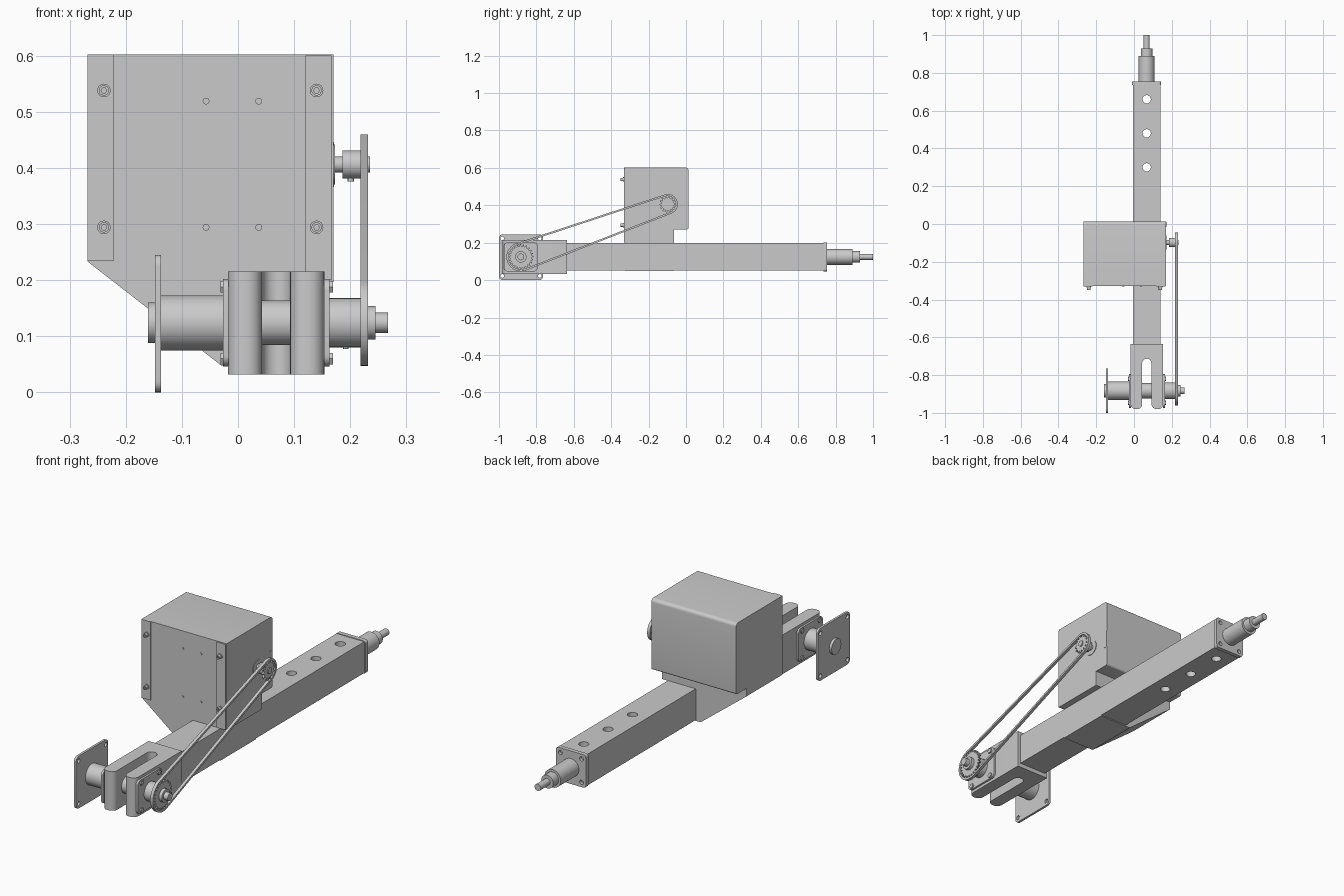
import bpy, bmesh, math
from mathutils import Vector

if "Cube" in bpy.data.objects:
    bpy.data.objects.remove(bpy.data.objects["Cube"])

steel = bpy.data.materials.new("steel_grey")
steel.use_nodes = True
GREY = (0.59, 0.59, 0.59, 1)
steel.diffuse_color = GREY
steel.node_tree.nodes["Principled BSDF"].inputs["Base Color"].default_value = GREY
parts = []

PLACE = {"x": lambda u, v, w: (w, u, v),
         "y": lambda u, v, w: (u, w, v),
         "z": lambda u, v, w: (u, v, w)}


def circle(u, v, r, n=32):
    return [(u + r * math.cos(math.tau * i / n), v + r * math.sin(math.tau * i / n))
            for i in range(n)]


def rounded(corners, steps=6):
    """Outline from (u, v, radius) corners, each rounded with an arc."""
    out = []
    for i, (u, v, r) in enumerate(corners):
        p = Vector((u, v))
        if r == 0:
            out.append((u, v))
            continue
        a = (Vector(corners[i - 1][:2]) - p).normalized()
        b = (Vector(corners[(i + 1) % len(corners)][:2]) - p).normalized()
        half = a.angle(b) / 2
        centre = p + (a + b).normalized() * (r / math.sin(half))
        start = p + a * (r / math.tan(half)) - centre
        sweep = math.pi - 2 * half
        if a.x * b.y - a.y * b.x > 0:
            sweep = -sweep
        first = math.atan2(start.y, start.x)
        for s in range(steps + 1):
            t = first + sweep * s / steps
            out.append((centre.x + r * math.cos(t), centre.y + r * math.sin(t)))
    return out


def rect(u0, u1, v0, v1, r=0.0):
    return rounded([(u0, v0, r), (u1, v0, r), (u1, v1, r), (u0, v1, r)])


def prism(name, axis, w0, w1, outline, holes=()):
    """Extrude a flat outline with holes along an axis."""
    bm = bmesh.new()
    for loop in [outline, *holes]:
        vs = [bm.verts.new(PLACE[axis](u, v, w0)) for u, v in loop]
        for i in range(len(vs)):
            bm.edges.new((vs[i - 1], vs[i]))
    if holes:
        bmesh.ops.triangle_fill(bm, use_beauty=True, edges=bm.edges[:])
    else:
        bm.faces.new(bm.verts[:])
    ext = bmesh.ops.extrude_face_region(bm, geom=bm.faces[:])
    move = Vector(PLACE[axis](0, 0, w1 - w0))
    bmesh.ops.translate(bm, vec=move,
                        verts=[g for g in ext["geom"] if isinstance(g, bmesh.types.BMVert)])
    bmesh.ops.recalc_face_normals(bm, faces=bm.faces[:])
    mesh = bpy.data.meshes.new(name)
    bm.to_mesh(mesh)
    bm.free()
    mesh.materials.append(steel)
    ob = bpy.data.objects.new(name, mesh)
    bpy.context.collection.objects.link(ob)
    parts.append(ob)


def rod(name, axis, u, v, r, w0, w1, n=32):
    prism(name, axis, w0, w1, circle(u, v, r, n))


def corners(u, v, d):
    return [(u + s * d, v + t * d) for s in (-1, 1) for t in (-1, 1)]


BX, BZ = 0.067, 0.124          # beam axis
AY, AZ = -0.883, 0.124         # axle centre
MY, MZ = -0.098, 0.406         # motor shaft centre

# Beam with through holes, end cap and stepped spindle
prism("beam", "z", 0.052, 0.198, rect(BX - 0.072, BX + 0.072, -0.64, 0.74),
      [circle(BX, y, 0.022) for y in (0.3, 0.48, 0.66)])
prism("end_cap", "y", 0.735, 0.755, rect(BX - 0.077, BX + 0.077, 0.047, 0.201, 0.012),
      [circle(u, v, 0.01, 16) for u, v in corners(BX, BZ, 0.055)])
for name, r, y0, y1 in (("spindle_body", 0.042, 0.75, 0.89),
                        ("spindle_neck", 0.031, 0.885, 0.93),
                        ("spindle_tip", 0.016, 0.925, 1.0)):
    rod(name, "y", BX, BZ, r, y0, y1)

# Fork with rounded lugs
L, R, S0, S1 = -0.018, 0.154, 0.043, 0.093
prism("fork", "z", 0.032, 0.215, rounded([
    (L, -0.635, 0), (L, -0.98, 0.027), (S0, -0.98, 0.027), (S0, -0.713, 0.0249),
    (S1, -0.713, 0.0249), (S1, -0.98, 0.027), (R, -0.98, 0.027), (R, -0.635, 0)]))

# Flange bearings and their bolts
for side, x0, x1, xb in (("left", 0.153, 0.163, 0.169), ("right", -0.027, -0.017, -0.031)):
    prism(side + "_flange", "x", x0, x1, rect(AY - 0.09, AY + 0.09, AZ - 0.078, AZ + 0.078, 0.02))
    for u, v in corners(AY, AZ, 0.064):
        rod(side + "_flange_bolt", "x", u, v, 0.012, min(x0, xb), max(x1, xb), 6)

# Axle parts
for name, r, x0, x1 in (("axle_cap", 0.036, -0.16, -0.14), ("axle_sleeve", 0.049, -0.14, -0.026),
                        ("axle", 0.04, -0.03, 0.16), ("axle_collar", 0.044, 0.16, 0.218),
                        ("axle_hub", 0.03, 0.21, 0.245), ("axle_end", 0.018, 0.24, 0.267)):
    rod(name, "x", AY, AZ, r, x0, x1)
rod("collar_screw", "z", 0.192, AY, 0.005, 0.077, 0.1, 12)

# Mounting plate
prism("mounting_plate", "x", -0.148, -0.137, rect(-1.0, -0.764, 0, 0.245, 0.02),
      [circle(u, v, 0.01, 16) for u, v in corners(-0.882, 0.1225, 0.1)])


# Sprockets and chain
def sprocket(name, u, v, r, teeth):
    pts = []
    for i in range(teeth * 4):
        a, k = math.tau * i / (teeth * 4), r if i % 4 < 2 else r - 0.011
        pts.append((u + k * math.cos(a), v + k * math.sin(a)))
    prism(name, "x", 0.22, 0.23, pts)


def chain_loop(r1, r2, n=24):
    d = Vector((MY - AY, MZ - AZ))
    theta, phi = math.atan2(d.y, d.x), math.acos((r1 - r2) / d.length)
    pts = []
    for u, v, r, a0, a1 in ((AY, AZ, r1, theta + phi, theta + math.tau - phi),
                            (MY, MZ, r2, theta - phi, theta + phi)):
        for i in range(n + 1):
            a = a0 + (a1 - a0) * i / n
            pts.append((u + r * math.cos(a), v + r * math.sin(a)))
    return pts


sprocket("axle_sprocket", AY, AZ, 0.068, 24)
sprocket("motor_sprocket", MY, MZ, 0.045, 14)
prism("chain", "x", 0.218, 0.232, chain_loop(0.077, 0.054), [chain_loop(0.067, 0.044)])

# Motor shaft
rod("motor_shaft", "x", MY, MZ, 0.014, 0.16, 0.235)
rod("motor_hub", "x", MY, MZ, 0.025, 0.186, 0.22)
rod("hub_screw", "z", 0.201, MY, 0.006, 0.376, 0.4, 12)
rod("motor_boss", "x", MY, MZ, 0.036, 0.165, 0.173)
prism("shaft_slot_plate", "x", 0.165, 0.1715, rect(-0.015, 0.011, 0.366, 0.446))

# Housing cover, lower bracket and front flanges
prism("housing", "x", -0.268, 0.17, rounded([
    (-0.327, 0.602, 0), (0.013, 0.602, 0.016), (0.013, 0.27, 0.01), (-0.327, 0.27, 0)]))
prism("bracket", "y", -0.327, -0.065, [
    (-0.268, 0.27), (-0.268, 0.233), (-0.03, 0.048), (0.139, 0.048),
    (0.139, 0.197), (0.17, 0.197), (0.17, 0.27)])
prism("right_front_flange", "y", -0.332, -0.326, rect(-0.268, -0.221, 0.235, 0.602))
prism("left_front_flange", "y", -0.332, -0.326, rect(0.12, 0.167, 0.2, 0.6))
for z in (0.294, 0.538):
    for x in (-0.239, 0.14):
        rod("flange_washer", "y", x, z, 0.012, -0.336, -0.33, 24)
        prism("flange_screw", "y", -0.349, -0.334, circle(x, z, 0.009, 24), [circle(x, z, 0.005, 6)])
for z in (0.294, 0.519):
    for x in (-0.057, 0.037):
        rod("motor_screw", "y", x, z, 0.006, -0.331, -0.32, 16)

# Smooth the round surfaces and keep the edges sharp
bpy.ops.object.select_all(action="DESELECT")
for ob in parts:
    ob.select_set(True)
bpy.context.view_layer.objects.active = parts[0]
bpy.ops.object.shade_smooth_by_angle(angle=math.radians(30))
